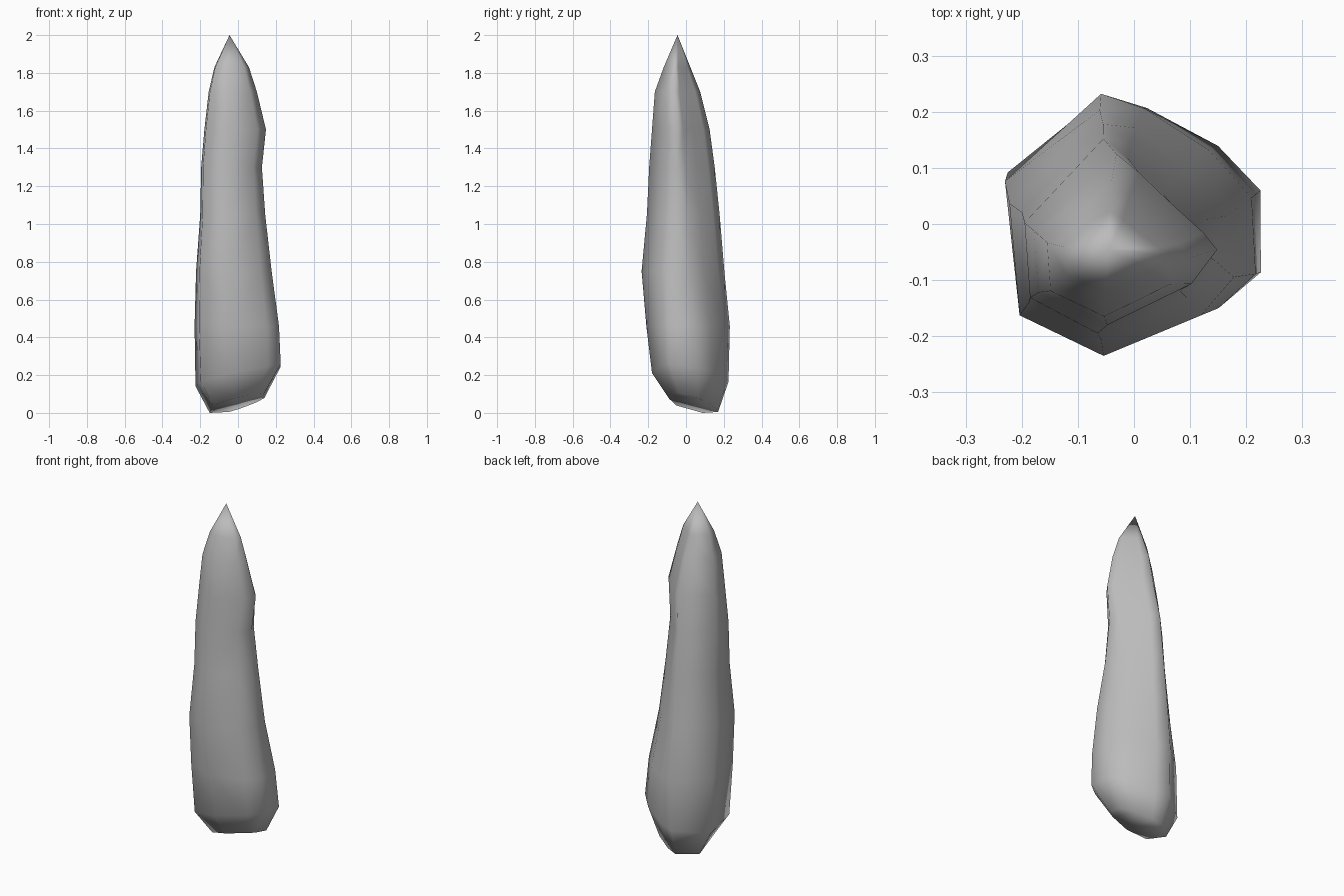
import bpy
import bmesh
from mathutils import Vector

cube = bpy.data.objects.get("Cube")
if cube:
    bpy.data.objects.remove(cube, do_unlink=True)

stone = bpy.data.materials.new("grey stone")
stone.use_nodes = True
colour = (0.5, 0.5, 0.5, 1)
stone.diffuse_color = colour
stone.node_tree.nodes["Principled BSDF"].inputs["Base Color"].default_value = colour

# Irregular outlines within a unit box, at the foot and near the tip
FOOT = [(-1, .38), (-.3, 1), (.08, .93), (.67, .6), (1, .2),
        (.98, -.6), (.68, -.82), (-.13, -1), (-.87, -.72)]
HEAD = [(-1, .1), (-.1, 1), (.15, .78), (.5, .42), (.85, .08),
        (1, -.12), (.72, -.52), (-.2, -1), (-.95, -.62)]

# Each ring: height, x min, x max, y min, y max, slope along x, slope along y
RINGS = [
    (.05, -.15, .14, -.09, .17, .25, -.25),
    (.2, -.225, .23, -.18, .225, .22, -.1),
    (.46, -.23, .22, -.21, .232, 0, 0),
    (.75, -.222, .18, -.235, .203, 0, 0),
    (1.05, -.2, .145, -.207, .178, 0, 0),
    (1.3, -.195, .127, -.195, .152, 0, 0),
    (1.5, -.178, .148, -.18, .125, 0, 0),
    (1.7, -.155, .1, -.165, .075, 0, 0),
    (1.83, -.125, .058, -.118, .023, 0, 0),
]


def ring_points(z, x0, x1, y0, y1, slope_x, slope_y):
    t = min(z / 1.5, 1)
    for a, b in zip(FOOT, HEAD):
        u, v = Vector(a).lerp(Vector(b), t)
        x = (x0 + x1) / 2 + u * (x1 - x0) / 2
        y = (y0 + y1) / 2 + v * (y1 - y0) / 2
        yield x, y, z + slope_x * x + slope_y * y


# Tapering shard, lofted from ring to ring and closed with a point and a flat foot
bm = bmesh.new()
loops = [[bm.verts.new(p) for p in ring_points(*r)] for r in RINGS]
count = len(FOOT)
for low, high in zip(loops, loops[1:]):
    for i in range(count):
        j = (i + 1) % count
        bm.faces.new((low[i], low[j], high[j], high[i]))
tip = bm.verts.new((-.045, -.045, 2))
for i in range(count):
    bm.faces.new((loops[-1][i], loops[-1][(i + 1) % count], tip))
bm.faces.new(loops[0])
bmesh.ops.triangulate(bm, faces=bm.faces[:])
bmesh.ops.recalc_face_normals(bm, faces=bm.faces[:])

# Rest the lowest corner on the ground
lowest = min(v.co.z for v in bm.verts)
for v in loops[0]:
    v.co.z -= lowest

mesh = bpy.data.meshes.new("stone_spike")
bm.to_mesh(mesh)
bm.free()
mesh.materials.append(stone)
mesh.shade_smooth()
spike = bpy.data.objects.new("stone_spike", mesh)
bpy.context.collection.objects.link(spike)
